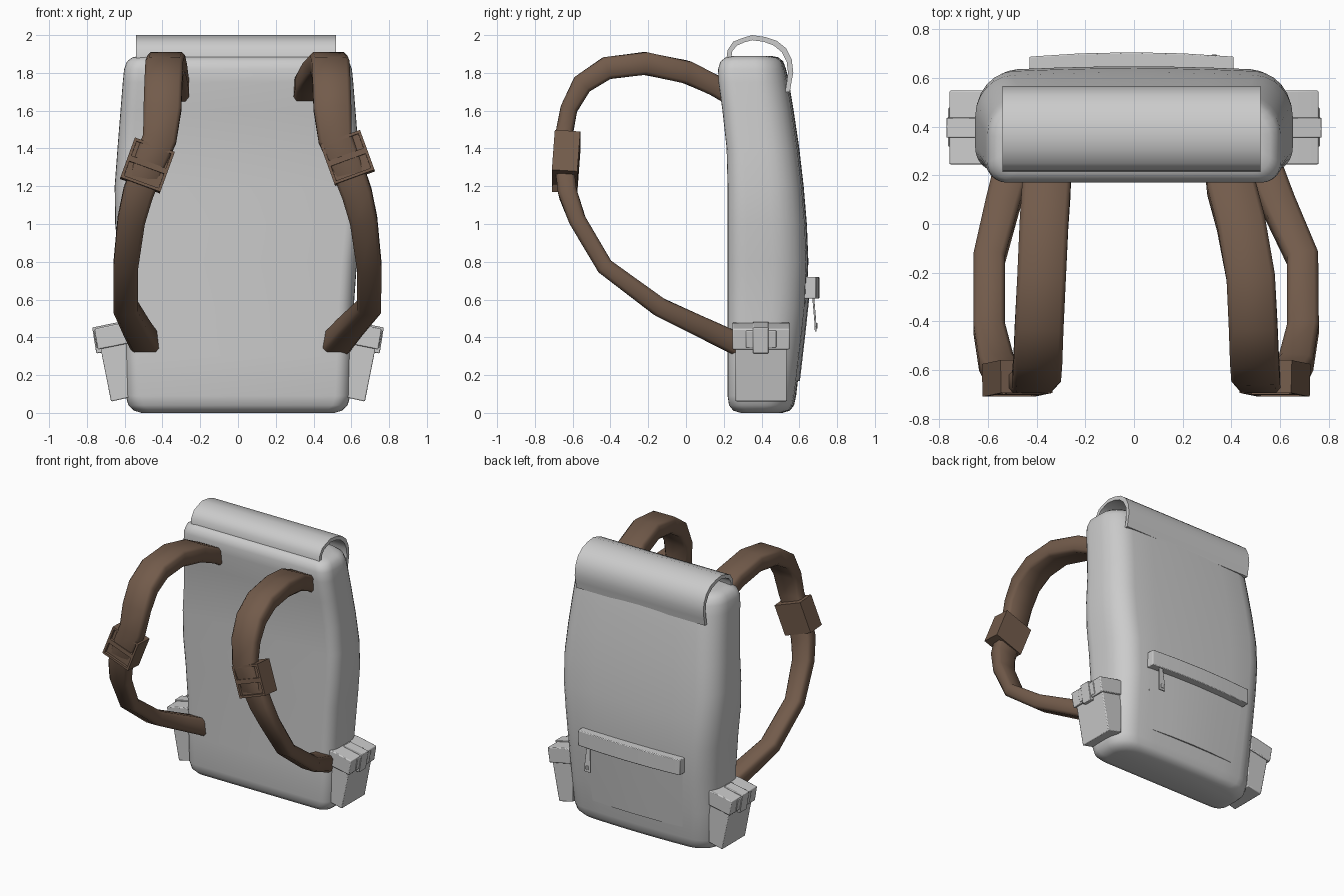
import bpy, bmesh
from math import sin, cos, pi, radians
from mathutils import Vector, Matrix

if "Cube" in bpy.data.objects:
    bpy.data.objects.remove(bpy.data.objects["Cube"])

brown = bpy.data.materials.new("brown_leather")
brown.diffuse_color = (0.17, 0.105, 0.07, 1)
brown.use_nodes = True
brown.node_tree.nodes["Principled BSDF"].inputs["Base Color"].default_value = brown.diffuse_color


def finish(bm, name, mat=None, bevel=0.0, angle=35, segs=2):
    bmesh.ops.recalc_face_normals(bm, faces=bm.faces)
    me = bpy.data.meshes.new(name)
    bm.to_mesh(me)
    bm.free()
    ob = bpy.data.objects.new(name, me)
    bpy.context.collection.objects.link(ob)
    if mat:
        me.materials.append(mat)
    if bevel:
        m = ob.modifiers.new("bevel", 'BEVEL')
        m.width, m.segments, m.limit_method = bevel, segs, 'ANGLE'
    bpy.ops.object.select_all(action='DESELECT')
    ob.select_set(True)
    bpy.context.view_layer.objects.active = ob
    bpy.ops.object.shade_smooth_by_angle(angle=radians(angle))
    return ob


def loft(rings):
    """Skin closed rings of equal length and cap both ends."""
    bm = bmesh.new()
    vs = [[bm.verts.new(p) for p in r] for r in rings]
    n = len(vs[0])
    for a, b in zip(vs, vs[1:]):
        for i in range(n):
            j = (i + 1) % n
            bm.faces.new((a[i], a[j], b[j], b[i]))
    bm.faces.new(vs[0])
    bm.faces.new(vs[-1])
    return bm


def side_extrude(pts, y0, y1, s=1):
    """Extrude an (x, z) outline along y, s=-1 puts it on the other side."""
    return loft([[(s * x, y, z) for x, z in pts] for y in (y0, y1)])


# Main bag: rounded sections (z, half width, front y, back y)
SECTIONS = [(0.0, .51, .29, .49), (.012, .55, .25, .53), (.04, .58, .228, .552),
            (.09, .595, .22, .563), (.3, .603, .22, .588), (.55, .612, .22, .617),
            (.8, .63, .22, .628), (1.0, .65, .22, .62), (1.2, .653, .22, .603),
            (1.4, .638, .215, .58), (1.6, .622, .193, .55), (1.75, .61, .172, .525),
            (1.82, .603, .17, .51), (1.86, .588, .182, .495), (1.882, .56, .21, .47),
            (1.89, .52, .25, .43)]


def bag_ring(z, w, y0, y1):
    d = y1 - y0
    pts = []
    for cx, cy, rx, ry, a0 in ((1, 0, .08, .25 * d, -90), (1, 1, .15, .42 * d, 0),
                               (-1, 1, .15, .42 * d, 90), (-1, 0, .08, .25 * d, 180)):
        ox = cx * (w - rx)
        oy = y1 - ry if cy else y0 + ry
        for k in range(7):
            a = radians(a0 + 15 * k)
            pts.append((ox + rx * cos(a), oy + ry * sin(a)))
        if cx == 1 and cy == 1:
            pts += [(f * w, y1) for f in (.5, .25, 0, -.25, -.5)]
    # slight outward bulge of the rear wall
    return [Vector((x, y + .02 * (1 - (x / w) ** 2) * max(0, (y - y0) / d), z)) for x, y in pts]


finish(loft([bag_ring(*s) for s in SECTIONS]), "main_bag", angle=50)

# Curved top flap
outer = [(.215, 1.88), (.22, 1.92), (.25, 1.965), (.30, 1.985), (.35, 2.0), (.42, 1.99),
         (.48, 1.97), (.53, 1.93), (.56, 1.87), (.568, 1.80), (.558, 1.75), (.55, 1.70)]
inner = [(.24, 1.88), (.245, 1.915), (.27, 1.945), (.31, 1.962), (.35, 1.973), (.41, 1.965),
         (.465, 1.945), (.507, 1.91), (.533, 1.86), (.54, 1.80), (.533, 1.75), (.525, 1.70)]
finish(loft([[(x, y, z) for y, z in outer + inner[::-1]] for x in (-.54, .52)]), "top_flap", angle=40)

# Shoulder straps: centre line x, y, z, width, thickness (left side)
PATH = [(-.36, .25, 1.67, .20, .10), (-.36, .15, 1.735, .20, .11), (-.37, 0, 1.805, .20, .12),
        (-.38, -.22, 1.85, .20, .12), (-.39, -.42, 1.825, .20, .12), (-.395, -.55, 1.74, .20, .11),
        (-.40, -.62, 1.61, .20, .09), (-.415, -.65, 1.45, .18, .09), (-.475, -.645, 1.31, .17, .10),
        (-.53, -.625, 1.16, .16, .10), (-.565, -.575, 1.02, .145, .09), (-.595, -.43, .775, .13, .09),
        (-.595, -.14, .56, .13, .10), (-.54, .08, .455, .14, .11), (-.49, .26, .37, .15, .12)]


def place(p, side):
    """Left side as given; right side mirrored with the model's slight skew."""
    if side < 0:
        return Vector(p)
    return Vector((-p[0] + .03 + min(.07, max(0, .2 * (.2 - p[1]))), p[1], p[2]))


def strap(side):
    pts = [place(p[:3], side) for p in PATH]
    rings = []
    for i, p in enumerate(pts):
        t = (pts[min(i + 1, len(pts) - 1)] - pts[max(i - 1, 0)]).normalized()
        u = Vector((1, 0, 0))
        u = (u - t * u.dot(t)).normalized()
        n = t.cross(u)
        w, h = PATH[i][3] / 2, PATH[i][4] / 2
        c = .018
        prof = [(w, h - c), (w - c, h), (c - w, h), (-w, h - c), (-w, c - h), (c - w, -h), (w - c, -h), (w, c - h)]
        rings.append([p + u * a + n * b for a, b in prof])
    return loft(rings)


for side, tag in ((-1, "left"), (1, "right")):
    finish(strap(side), tag + "_strap", brown, angle=50)

    # Strap buckle with two recessed windows
    bm = bmesh.new()
    bmesh.ops.create_cube(bm, size=1, matrix=Matrix.Diagonal((.225, .135, .225, 1)))
    bmesh.ops.bisect_plane(bm, geom=bm.verts[:] + bm.edges[:] + bm.faces[:],
                           plane_co=(0, 0, 0), plane_no=(0, 0, 1))
    bm.normal_update()
    front = [f for f in bm.faces if f.normal.y < -.9]
    bmesh.ops.inset_individual(bm, faces=front, thickness=.022)
    bmesh.ops.inset_individual(bm, faces=front, thickness=.0005, depth=-.02)
    loc = Vector((-.48, -.635, 1.31)) if side < 0 else Vector((.58, -.635, 1.35))
    rot = Matrix.Rotation(radians(-20 * side), 4, 'Y') @ Matrix.Rotation(radians(-4), 4, 'X')
    bmesh.ops.transform(bm, matrix=Matrix.Translation(loc) @ rot, verts=bm.verts)
    finish(bm, tag + "_strap_buckle", brown)

    # Side pouch: body, lid, clasp strap and clasp plate
    finish(side_extrude([(.56, .085), (.672, .06), (.735, .38), (.56, .40)], .262, .535, side),
           tag + "_pouch", bevel=.006)
    finish(side_extrude([(.57, .48), (.62, .475), (.76, .445), (.742, .335), (.72, .34), (.57, .37)],
                        .245, .548, side), tag + "_pouch_lid", bevel=.006)
    finish(side_extrude([(.62, .483), (.772, .452), (.75, .315), (.715, .32), (.73, .42), (.62, .45)],
                        .355, .437, side), tag + "_pouch_clasp", bevel=.004)
    finish(side_extrude([(.74, .44), (.765, .435), (.748, .345), (.725, .35)], .318, .478, side),
           tag + "_clasp_plate", bevel=.004)

# Rear pocket panel, following the bulged wall
XS = [-1, -.5, 0, .5, 1]


def pocket_row(z, w, y, depth):
    bow = [.018 * (1 - f * f) for f in XS]
    out = [(f * w - .01, y + b, z) for f, b in zip(XS, bow)]
    return out + [(x, yy - depth, z) for x, yy, _ in out[::-1]]


finish(loft([pocket_row(.17, .37, .585, .06), pocket_row(.4, .39, .612, .06), pocket_row(.62, .405, .636, .06)]),
       "rear_pocket")
# Pocket zip cover
finish(loft([pocket_row(.605, .42, .688, .09), pocket_row(.72, .42, .688, .09)]), "pocket_zip_cover", bevel=.005)

# Zip pull with a recessed eye
finish(loft([[(.33 + a, y + b, z) for a, b in ((-w, -.005), (w, -.005), (w, .005), (-w, .005))]
             for z, y, w in ((.43, .687, .026), (.49, .684, .024), (.63, .672, .014))]), "zip_pull", bevel=.002)
bm = bmesh.new()
bmesh.ops.create_cube(bm, size=1, matrix=Matrix.Translation((.33, .69, .462)) @ Matrix.Diagonal((.022, .012, .03, 1)))
finish(bm, "zip_pull_eye", bevel=.003)
